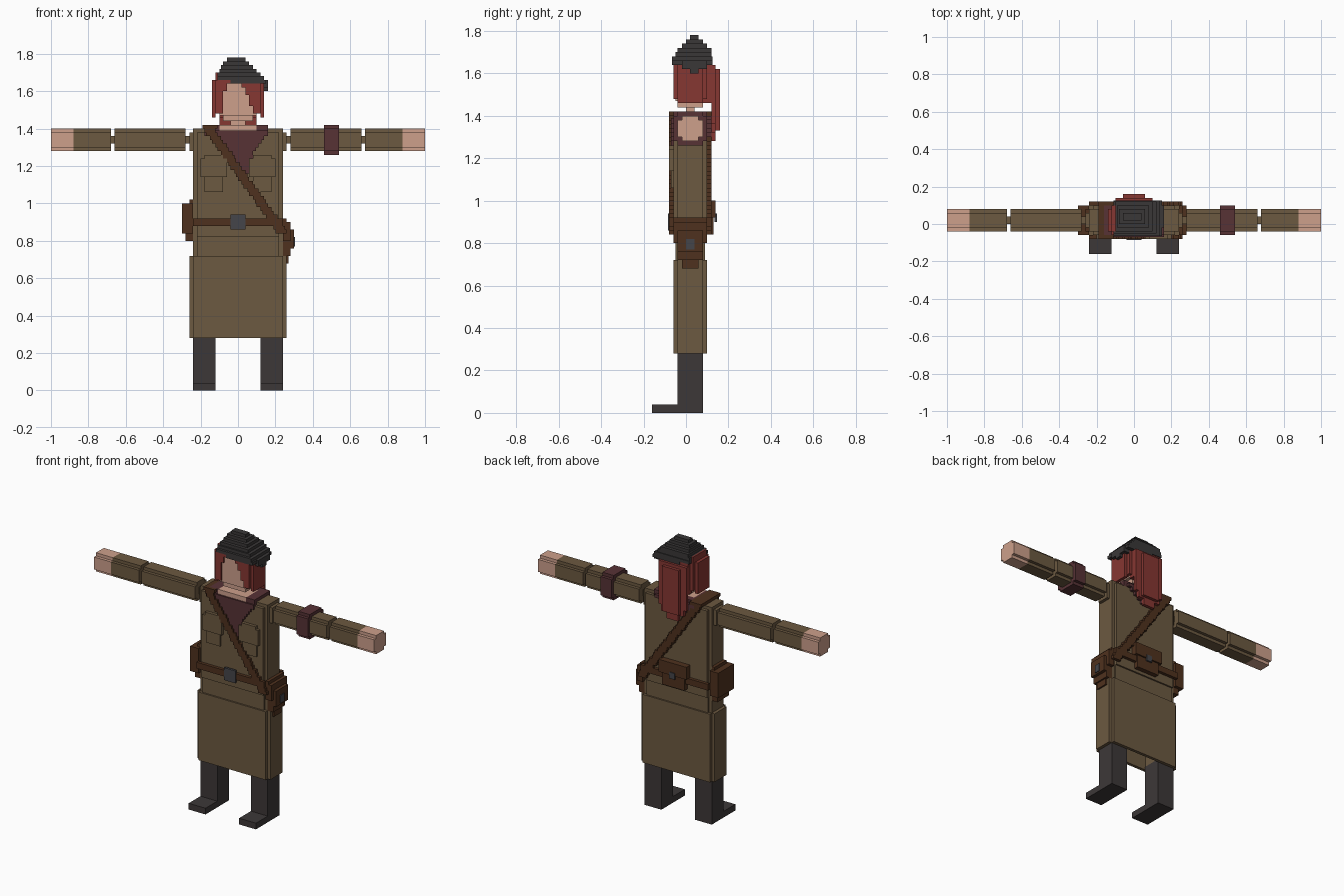
import bpy, bmesh

COLOURS = {
    "coat_brown": (0.150, 0.100, 0.052),
    "skin": (0.610, 0.350, 0.260),
    "hair_red": (0.240, 0.038, 0.032),
    "scarf_maroon": (0.095, 0.032, 0.036),
    "leather": (0.078, 0.031, 0.013),
    "boot_charcoal": (0.046, 0.039, 0.039),
    "hat_charcoal": (0.042, 0.039, 0.039),
    "metal_grey": (0.060, 0.060, 0.068),
}
MATS = {}
for key, rgb in COLOURS.items():
    MATS[key] = bpy.data.materials.new(key)
    MATS[key].diffuse_color = (*rgb, 1)


def finish(name, mat, bm):
    bmesh.ops.recalc_face_normals(bm, faces=bm.faces)
    me = bpy.data.meshes.new(name)
    bm.to_mesh(me)
    bm.free()
    me.materials.append(MATS[mat])
    ob = bpy.data.objects.new(name, me)
    bpy.context.collection.objects.link(ob)
    return ob


def blocks(name, mat, boxes, mirror=False):
    """One object from boxes given as (x0, x1, y0, y1, z0, z1)."""
    bm = bmesh.new()
    if mirror:
        boxes = boxes + [(-b[1], -b[0], *b[2:]) for b in boxes]
    for x0, x1, y0, y1, z0, z1 in boxes:
        vs = bmesh.ops.create_cube(bm, size=1)["verts"]
        for v in vs:
            v.co = (x1 if v.co.x > 0 else x0, y1 if v.co.y > 0 else y0,
                    z1 if v.co.z > 0 else z0)
    return finish(name, mat, bm)


def notched(name, mat, axis, span, u, v, mirror=False, n=0.02):
    """Prism along x or z whose four long edges are cut back by a square notch."""
    (u0, u1), (v0, v1) = u, v
    prof = [(u0 + n, v0), (u1 - n, v0), (u1 - n, v0 + n), (u1, v0 + n),
            (u1, v1 - n), (u1 - n, v1 - n), (u1 - n, v1), (u0 + n, v1),
            (u0 + n, v1 - n), (u0, v1 - n), (u0, v0 + n), (u0 + n, v0 + n)]
    bm = bmesh.new()
    for s in ((1, -1) if mirror else (1,)):
        rings = [[bm.verts.new((s * t, a, b) if axis == "x" else (a, b, t))
                  for a, b in prof] for t in span]
        bm.faces.new(rings[0])
        bm.faces.new(rings[1][::-1])
        for i in range(12):
            j = (i + 1) % 12
            bm.faces.new((rings[0][i], rings[0][j], rings[1][j], rings[1][i]))
    return finish(name, mat, bm)


# Boots and trousers
blocks("boots", "boot_charcoal", [(.12, .24, -.04, .08, 0, .30),
                                  (.12, .24, -.16, -.04, 0, .04)], True)
blocks("trousers", "coat_brown", [(.12, .235, -.035, .075, .30, .71)], True)

# Coat: hollow skirt, hips, chest and shoulders
blocks("coat_skirt", "coat_brown", [(-.24, .24, -.06, -.04, .28, .72),
                                    (-.24, .24, .08, .10, .28, .72),
                                    (.24, .26, -.04, .08, .28, .72),
                                    (-.26, -.24, -.04, .08, .28, .72)])
blocks("coat_hips", "coat_brown", [(-.24, .24, -.04, .08, .70, .82),
                                   (-.22, .22, -.05, .09, .72, .82)])
notched("coat_chest", "coat_brown", "z", (.82, 1.38), (-.24, .24), (-.06, .10))
blocks("coat_shoulders", "coat_brown", [(-.26, .26, -.02, .06, 1.28, 1.38),
                                        (-.24, .24, -.04, .08, 1.38, 1.40)])
blocks("chest_pockets", "coat_brown", [(.08, .18, -.07, -.06, 1.06, 1.16),
                                       (.06, .20, -.08, -.06, 1.14, 1.24),
                                       (.08, .18, -.08, -.06, 1.24, 1.26)], True)

# Arms and hands
notched("upper_arms", "coat_brown", "x", (.28, .66), (-.04, .08), (1.28, 1.40), True)
notched("forearms", "coat_brown", "x", (.68, .88), (-.04, .08), (1.28, 1.40), True)
blocks("arm_joints", "coat_brown", [(.24, .29, 0, .04, 1.32, 1.36),
                                    (.65, .69, 0, .04, 1.32, 1.36)], True)
notched("hands", "skin", "x", (.88, 1.0), (-.04, .08), (1.28, 1.40), True)
notched("armband", "scarf_maroon", "x", (.46, .54), (-.06, .10), (1.26, 1.42))

# Scarf: collar, front drape bounded by the strap, and small back drape
scarf = [(-.16, -.10, -.06, .10, 1.38, 1.42), (.10, .16, -.06, .10, 1.38, 1.42),
         (-.10, .10, .06, .10, 1.38, 1.42), (-.18, .16, -.07, -.06, 1.36, 1.39)]
for i in range(10):
    z = 1.34 - .02 * i
    scarf.append((-.14 + .014 * i, max(.08, .14 - .015 * i), -.07, -.06, z, z + .02))
for i in range(5):
    z = 1.38 - .02 * i
    w = .14 - .026 * i
    scarf.append((-w, w, .10, .12, z, z + .02))
blocks("scarf", "scarf_maroon", scarf)

# Diagonal strap, front and back, stepped
strap = [(-.19, -.11, -.08, .12, 1.40, 1.42)]
for i in range(28):
    z = 1.38 - .02 * i
    x = round(-.18 + .0142 * i, 2)
    strap += [(x, x + .06, -.08, -.06, z, z + .02),
              (x, x + .06, .10, .12, z, z + .02)]
blocks("shoulder_strap", "leather", strap)

# Belt with buckle
blocks("belt", "leather", [(-.24, .24, -.08, -.06, .88, .92),
                           (-.24, .24, .10, .12, .88, .92),
                           (.24, .26, -.06, .10, .88, .92),
                           (-.26, -.24, -.06, .10, .88, .92)])
blocks("belt_buckle", "metal_grey", [(-.04, .04, -.085, -.07, .86, .94)])

# Pouches at the back and left, holster at the right
blocks("back_pouch", "leather", [(-.08, .08, .10, .13, .84, .94),
                                 (-.10, .10, .10, .14, .92, 1.0)])
blocks("left_pouch", "leather", [(-.28, -.24, -.04, .08, .80, .96),
                                 (-.30, -.24, -.06, .10, .84, 1.0),
                                 (-.26, -.24, -.04, .08, 1.0, 1.02)])
blocks("holster", "leather", [(.24, .28, -.06, .10, .80, .90),
                              (.24, .30, -.04, .08, .76, .86),
                              (.24, .28, -.04, .08, .72, .76),
                              (.24, .27, -.02, .06, .68, .72)])
blocks("clasps", "metal_grey", [(.295, .305, 0, .04, .77, .82),
                                (-.02, .02, .135, .145, .90, .94)])

# Neck and head
blocks("neck", "skin", [(-.10, .10, -.06, .06, 1.39, 1.42),
                        (-.04, .04, 0, .04, 1.40, 1.45)])
blocks("head", "skin", [(-.08, .08, -.04, .08, 1.44, 1.48),
                        (-.10, .10, -.05, .08, 1.47, 1.66)])

# Hair: sides, stepped fringe, back and hanging lock
hair = [(.08, .12, -.06, .10, 1.48, 1.66), (-.12, -.08, -.06, .10, 1.48, 1.66),
        (.12, .14, -.04, .08, 1.46, 1.66), (-.14, -.12, -.04, .08, 1.46, 1.66),
        (-.12, .10, -.04, .10, 1.64, 1.70), (-.10, .10, .08, .12, 1.46, 1.66),
        (-.08, -.06, -.06, -.05, 1.60, 1.66), (-.06, .08, -.06, -.05, 1.64, 1.66),
        (-.10, .10, .12, .14, 1.36, 1.64), (-.08, .08, .12, .14, 1.32, 1.36),
        (-.04, .04, .12, .14, 1.28, 1.32), (-.06, .06, .14, .16, 1.33, 1.62)]
for x, z in ((.02, 1.62), (.04, 1.58), (.06, 1.52)):
    hair.append((x, x + .02, -.06, -.05, z, 1.64))
blocks("hair", "hair_red", hair)

# Slouched cap, stepped layers drooping to one side
blocks("cap", "hat_charcoal", [(-.06, .04, .02, .06, 1.76, 1.78),
                               (-.08, .06, 0, .08, 1.74, 1.76),
                               (-.09, .08, -.02, .10, 1.72, 1.74),
                               (-.10, .10, -.04, .12, 1.70, 1.72),
                               (-.11, .12, -.05, .12, 1.68, 1.70),
                               (-.11, .14, -.065, .125, 1.66, 1.68),
                               (-.04, .15, -.065, .125, 1.64, 1.66),
                               (.10, .16, -.02, .10, 1.62, 1.66),
                               (.13, .16, .02, .06, 1.60, 1.62)])
